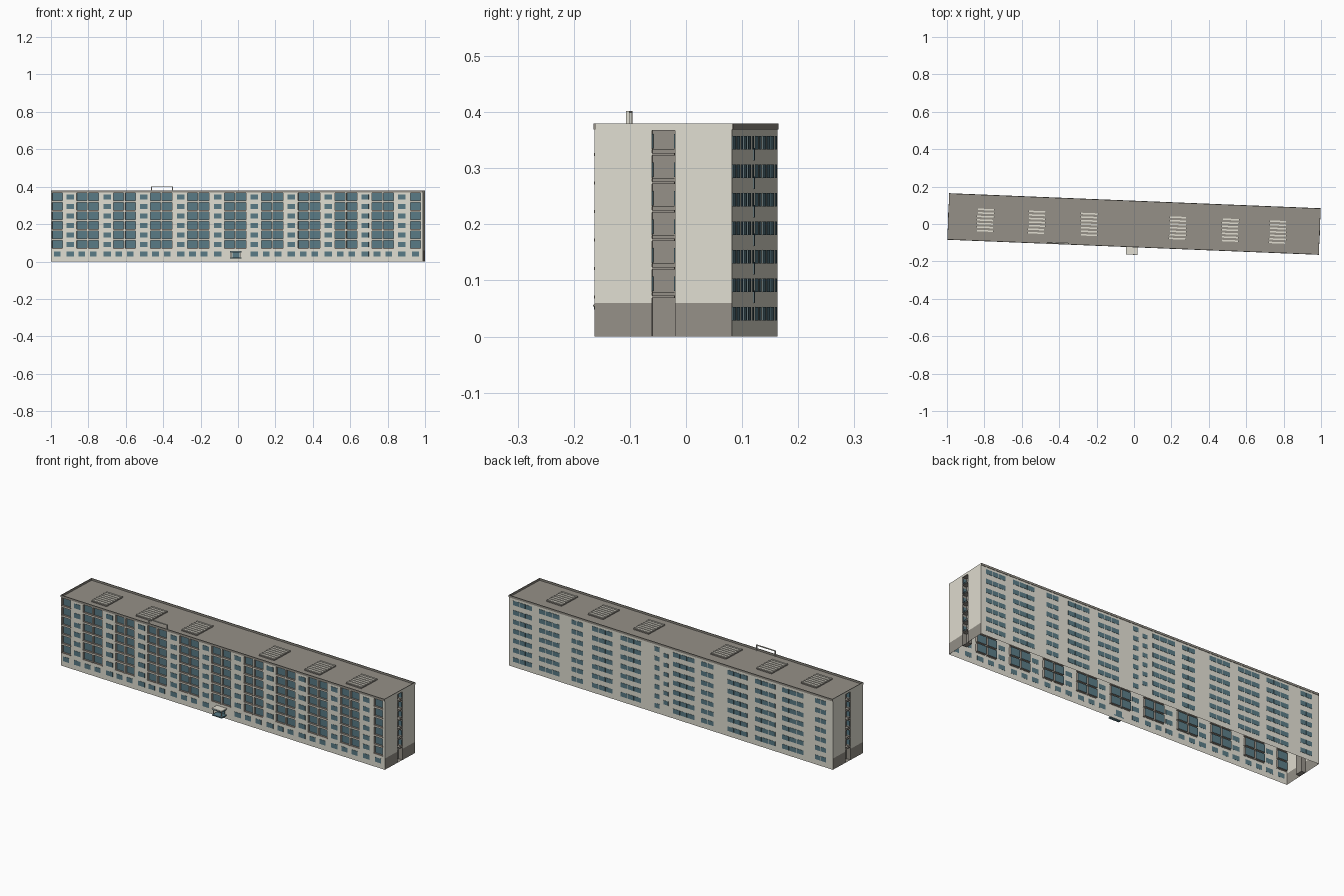
import bpy, bmesh, math
from mathutils import Matrix

if "Cube" in bpy.data.objects:
    bpy.data.objects.remove(bpy.data.objects["Cube"], do_unlink=True)

L, D, H = 1.99, 0.245, 0.38        # length, depth, height
ROOF, BASE = 0.37, 0.06
TURN = Matrix.Rotation(-0.0405, 4, 'Z')
FLOORS = [0.345 - 0.0508 * k for k in range(7)]   # window centre heights


def material(name, rgb):
    m = bpy.data.materials.new(name)
    m.use_nodes = True
    m.diffuse_color = (*rgb, 1)
    m.node_tree.nodes["Principled BSDF"].inputs["Base Color"].default_value = (*rgb, 1)
    return m


MATS = [material("wall_beige", (0.75, 0.73, 0.64)),
        material("concrete_grey", (0.30, 0.28, 0.245)),
        material("glass_teal", (0.10, 0.195, 0.235)),
        material("balcony_taupe", (0.40, 0.35, 0.30)),
        material("dark_metal", (0.08, 0.08, 0.07))]
WALL, GREY, GLASS, TAUPE, DARK = range(5)


def finish(bm, name, quarter=0):
    me = bpy.data.meshes.new(name)
    bm.to_mesh(me)
    bm.free()
    for m in MATS:
        me.materials.append(m)
    ob = bpy.data.objects.new(name, me)
    bpy.context.collection.objects.link(ob)
    ob.matrix_world = TURN @ Matrix.Rotation(quarter * math.pi / 2, 4, 'Z')
    return ob


def quad(bm, pts, mat):
    bm.faces.new([bm.verts.new(p) for p in pts]).material_index = mat


def box(bm, x, y, z, mat):
    """Box from three (low, high) ranges."""
    m = Matrix.LocRotScale(((x[0] + x[1]) / 2, (y[0] + y[1]) / 2, (z[0] + z[1]) / 2), None,
                           (x[1] - x[0], y[1] - y[0], z[1] - z[0]))
    vs = bmesh.ops.create_cube(bm, size=1, matrix=m)["verts"]
    for f in {f for v in vs for f in v.link_faces}:
        f.material_index = mat


def recess(u, z, w, h, depth, back, side):
    return dict(u0=u - w / 2, u1=u + w / 2, z0=z - h / 2, z1=z + h / 2,
                d=depth, back=back, side=side)


def wall(name, quarter, length, dist, holes, base_mat=WALL):
    """Wall sheet with recesses, built facing -y and then turned."""
    bm = bmesh.new()
    cuts = lambda vals: sorted({round(v, 4) for v in vals})
    us = cuts([-length / 2, length / 2] + [o[k] for o in holes for k in ("u0", "u1")])
    zs = cuts([0, BASE, H] + [o[k] for o in holes for k in ("z0", "z1")])
    y = -dist
    for a, b in zip(us, us[1:]):
        for c, d in zip(zs, zs[1:]):
            mu, mz = (a + b) / 2, (c + d) / 2
            if not any(o["u0"] < mu < o["u1"] and o["z0"] < mz < o["z1"] for o in holes):
                quad(bm, [(a, y, c), (b, y, c), (b, y, d), (a, y, d)],
                     base_mat if mz < BASE else WALL)
    for o in holes:
        a, b, c, d = o["u0"], o["u1"], o["z0"], o["z1"]
        i = y + o["d"]
        ring = [(a, c), (b, c), (b, d), (a, d)]
        quad(bm, [(p, i, q) for p, q in ring], o["back"])
        for (p, q), (r, s) in zip(ring, ring[1:] + ring[:1]):
            quad(bm, [(p, y, q), (r, y, s), (r, i, s), (p, i, q)], o["side"])
    bmesh.ops.remove_doubles(bm, verts=bm.verts, dist=1e-5)
    finish(bm, name + "_wall", quarter)


def window_plates(name, quarter, windows):
    """Thin glass plates on a long wall: (centre, height, width, tall, panes)."""
    bm = bmesh.new()
    for u, z, w, h, n in windows:
        step = w / n
        for k in range(n):
            a = u - w / 2 + k * step
            box(bm, (a, a + step - (0.003 if k < n - 1 else 0)),
                (-D / 2 - 0.0012, -D / 2 + 0.0005), (z - h / 2, z + h / 2), GLASS)
    finish(bm, name, quarter)


# Front: loggia pairs on the upper floors, small windows between and on the ground floor
pairs = [-0.80 + 0.1975 * i for i in range(9)]
loggias = [p + s for p in pairs for s in (-0.031, 0.031)] + [-0.962, 0.955]
small = [-0.893 + 0.1972 * i for i in range(10)]
wall("front", 0, L, D / 2, [recess(u, z, 0.054, 0.042, 0.012, GLASS, TAUPE)
                            for u in loggias for z in FLOORS[:-1]])
window_plates("front_windows", 0,
              [(u, z, 0.04, 0.025, 1) for u in small for z in FLOORS] +
              [(u, FLOORS[-1], 0.036, 0.025, 1) for u in loggias if abs(u + 0.01) > 0.05])

# Loggia parapet strips
bm = bmesh.new()
yf = -D / 2
for u in loggias:
    for z in FLOORS[:-1]:
        box(bm, (u - 0.029, u + 0.029), (yf - 0.002, yf + 0.002), (z - 0.023, z - 0.018), TAUPE)
finish(bm, "loggia_parapets")

# Back: window bands (centre, width, panes); the turned wall runs in -x
bands = [(0.91, 0.115, 3), (0.745, 0.125, 3), (0.575, 0.07, 2), (0.42, 0.125, 3),
         (0.245, 0.125, 3), (0.085, 0.03, 1), (-0.08, 0.13, 3), (-0.225, 0.075, 2),
         (-0.41, 0.12, 3), (-0.58, 0.125, 3), (-0.75, 0.13, 3), (-0.92, 0.067, 2)]
wall("back", 2, L, D / 2, [])
window_plates("back_windows", 2,
              [(-u, z, w, 0.024, n) for u, w, n in bands for z in FLOORS] +
              [(-0.03, z - 0.02, 0.03, 0.022, 1) for z in FLOORS[:-1]])

# Ends: grey base and a recessed balcony strip with slabs and rails
for name, quarter in (("right_end", 1), ("left_end", 3)):
    wall(name, quarter, D, L / 2, [recess(0, 0.184, 0.041, 0.368, 0.025, GREY, GREY)], GREY)
    bm = bmesh.new()
    y0 = -L / 2
    for z in FLOORS[:-1]:
        box(bm, (-0.02, 0.02), (y0, y0 + 0.025), (z - 0.022, z - 0.018), GREY)
        box(bm, (-0.02, 0.02), (y0, y0 + 0.001), (z - 0.0125, z - 0.0115), DARK)
        for s in (-1, 1):     # glazing on the strip's side cheeks
            e = s * 0.0195
            box(bm, (e - 0.0008, e + 0.0008), (y0 + 0.004, y0 + 0.022), (z - 0.01, z + 0.016), GLASS)
    finish(bm, name + "_balconies", quarter)

# Roof deck, parapet and cornice
bm = bmesh.new()
box(bm, (-L / 2 + 0.001, L / 2 - 0.001), (-D / 2 + 0.001, D / 2 - 0.001), (ROOF - 0.003, ROOF), GREY)
finish(bm, "roof_deck")
bm = bmesh.new()
for s in (-1, 1):
    e = s * D / 2
    box(bm, (-L / 2, L / 2), (e - 0.002, e + 0.002), (ROOF - 0.001, H), GREY)
    e = s * (L / 2 - 0.0025)
    box(bm, (e - 0.0015, e + 0.0015), (-D / 2, D / 2), (ROOF, H), GREY)
finish(bm, "parapet")

# Louvred roof vents
bm = bmesh.new()
for x in (-0.795, -0.52, -0.24, 0.235, 0.515, 0.77):
    yc = -0.012
    box(bm, (x - 0.047, x + 0.047), (yc - 0.066, yc + 0.066), (ROOF, H - 0.004), GREY)
    for k in range(7):
        v = yc - 0.057 + 0.019 * k
        box(bm, (x - 0.047, x + 0.047), (v - 0.004, v + 0.004), (H - 0.004, H - 0.001), WALL)
finish(bm, "roof_vents")

# Open frame standing on the front parapet
bm = bmesh.new()
ya = (-D / 2 + 0.002, -D / 2 + 0.008)
for x in (-0.458, -0.345):
    box(bm, (x - 0.002, x + 0.002), ya, (ROOF, 0.402), WALL)
box(bm, (-0.46, -0.343), ya, (0.398, 0.402), WALL)
finish(bm, "roof_frame")

# Entrance: glazed doors, step, posts and rounded canopy
bm = bmesh.new()
xc, yo = -0.006, -D / 2
box(bm, (xc - 0.018, xc + 0.018), (yo - 0.003, yo), (0.02, 0.05), GLASS)
box(bm, (xc - 0.03, xc + 0.03), (yo - 0.04, yo), (0.016, 0.022), GLASS)
for s in (-1, 1):
    x = xc + s * 0.025
    box(bm, (x - 0.0015, x + 0.0015), (yo - 0.036, yo - 0.033), (0.02, 0.05), WALL)
finish(bm, "entrance")
bm = bmesh.new()
box(bm, (xc - 0.03, xc + 0.03), (yo - 0.041, yo), (0.048, 0.053), GLASS)
box(bm, (xc - 0.031, xc + 0.031), (yo - 0.042, yo), (0.053, 0.057), WALL)
canopy = finish(bm, "entrance_canopy")
bevel = canopy.modifiers.new("rounded_edge", 'BEVEL')
bevel.width, bevel.segments = 0.001, 2
